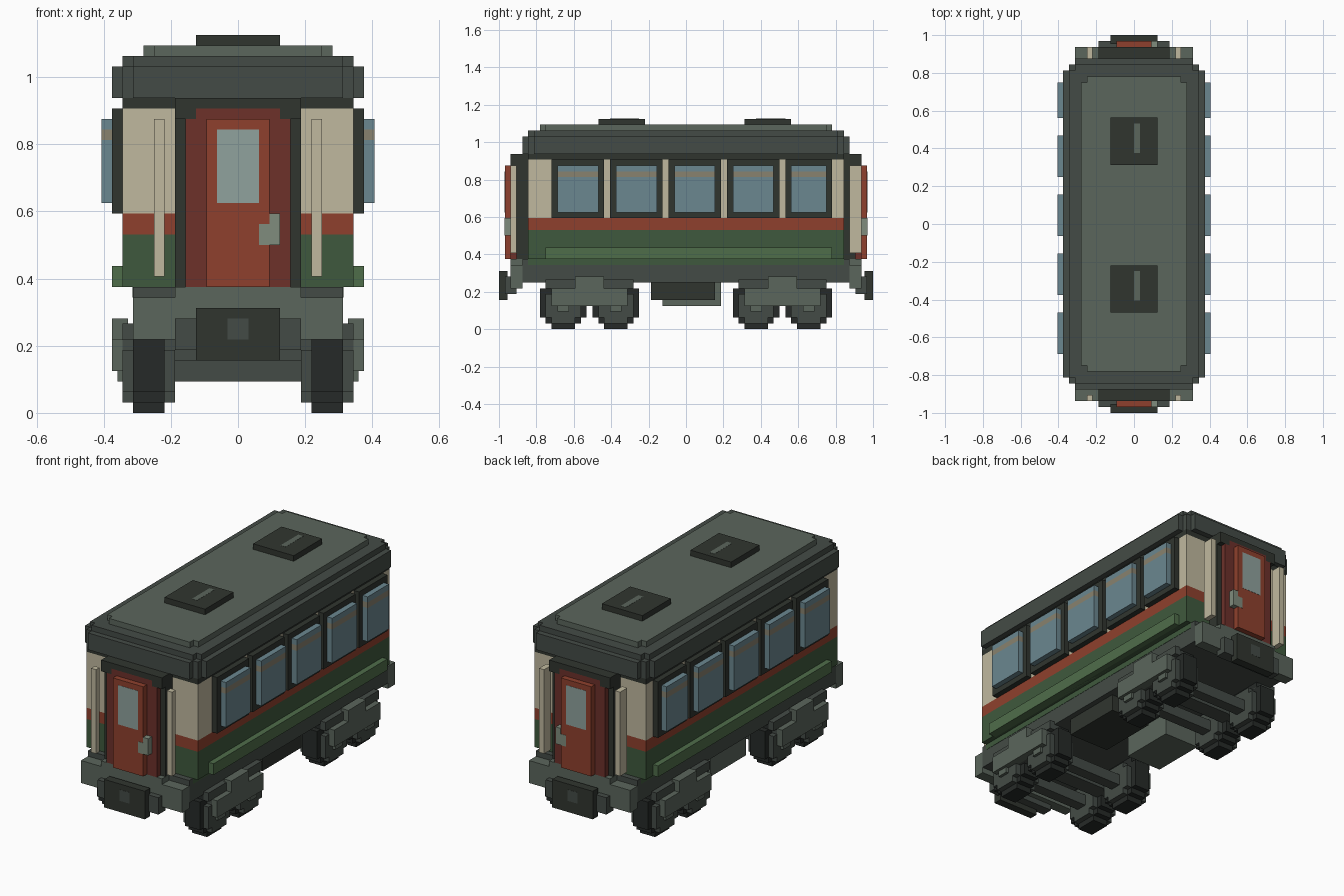
import bpy, bmesh

if "Cube" in bpy.data.objects:
    bpy.data.objects.remove(bpy.data.objects["Cube"])

U = 1 / 32  # one block of the stepped style


def lin(h):
    c = [int(h[i:i + 2], 16) / 255 for i in (0, 2, 4)]
    return tuple(v / 12.92 if v <= 0.04045 else ((v + 0.055) / 1.055) ** 2.4 for v in c) + (1,)


HEX = dict(grey="444b46", light="5b665c", black="30352f", tyre="262a28", green="3f593d",
           leaf="4f6d4a", red="8f402d", maroon="6d312a", cream="c0b99f", glass="6b8790",
           doorglass="90a29e", tan="88826f", metal="808c7d")
MATS = {}
for key, h in HEX.items():
    MATS[key] = bpy.data.materials.new(key)
    MATS[key].diffuse_color = lin(h)


def part(name, col, boxes, mx=False, my=False):
    """Blocks (x0,x1,y0,y1,z0,z1) in block units, optionally mirrored in x and y."""
    bm = bmesh.new()
    for sx in ((1, -1) if mx else (1,)):
        for sy in ((1, -1) if my else (1,)):
            for x0, x1, y0, y1, z0, z1 in boxes:
                vs = bmesh.ops.create_cube(bm, size=1)["verts"]
                for v in vs:
                    v.co = (sx * ((x0 + x1) / 2 + v.co.x * (x1 - x0)) * U,
                            sy * ((y0 + y1) / 2 + v.co.y * (y1 - y0)) * U,
                            ((z0 + z1) / 2 + v.co.z * (z1 - z0)) * U)
    me = bpy.data.meshes.new(name)
    bm.to_mesh(me)
    bm.free()
    me.materials.append(MATS[col])
    ob = bpy.data.objects.new(name, me)
    bpy.context.collection.objects.link(ob)
    return ob


def slab(hx, hy, z0, z1):
    return (-hx, hx, -hy, hy, z0, z1)


# Body in horizontal bands
part("chassis_sill", "grey", [slab(10, 28, 8, 12)])
part("lower_skirt", "green", [slab(10.05, 27, 11, 12)])
part("lower_body", "green", [slab(11, 27, 12, 17)])
part("body_stripe", "red", [slab(11, 27, 17, 19)])
part("upper_body", "cream", [slab(11, 27, 19, 29)])
part("eave_band", "black", [slab(11, 27, 29, 30)])
part("side_rail", "leaf", [(10.5, 12, -24, 25, 12, 14)], mx=True)

# Roof with stepped corners
part("roof_edge", "grey", [slab(12, 26, 30, 33), slab(11, 27, 30, 33), slab(10, 28, 30, 33),
                           slab(11, 26, 33, 34), slab(10, 27, 33, 34)])
part("roof_top", "light", [slab(9, 24, 34, 35), slab(8, 25, 34, 35)])
for i, y in enumerate((-15, 10)):
    part(f"roof_vent_{i}", "black", [(-4, 4, y, y + 8, 35, 36)])
    part(f"vent_slot_{i}", "light", [(0, 1, y + 2, y + 7, 35.5, 36.03)])

# Side windows
for i, y in enumerate((-23, -13, -3, 7, 17)):
    w = 8 if i == 4 else 9
    part(f"window_frame_{i}", "black", [(10.5, 12, y, y + w, 19, 29)], mx=True)
    part(f"window_pane_{i}", "glass", [(11.5, 13, y + 1, y + w - 1, 20, 26),
                                       (11.5, 13, y + 1, y + w - 1, 27, 28)], mx=True)
    part(f"window_blind_{i}", "tan", [(11.5, 13, y + 1, y + w - 1, 26, 27)], mx=True)

# End doors, repeated at both ends
part("door_portal", "black", [(-6, 6, 26.5, 29, 12, 30)], my=True)
part("door_hood", "black", [(-6, 6, 29, 30, 29, 30), (4, 6, 29, 30, 28, 29),
                            (-6, -4, 29, 30, 28, 29)], my=True)
part("door_surround", "maroon", [(-5, 5, 28.5, 30, 12, 28), (-4, 4, 28.5, 30, 28, 29)], my=True)
part("end_door", "red", [(-3, 3, 29.5, 31, 12, 28)], my=True)
part("door_window", "doorglass", [(-2, 2, 30.5, 31.04, 20, 27)], my=True)
part("door_handle", "metal", [(3, 4, 29.5, 31.04, 16, 19), (2, 3, 30.5, 31.04, 16, 18)], my=True)
part("front_grab_pole", "cream", [(7, 8, -30, -29, 13, 28)], mx=True)
part("back_grab_pole", "cream", [(7, 8, 28, 30, 13, 28)], mx=True)

# End beams and couplers
part("end_beam", "light", [(-10, 10, 28, 30, 7, 11), (-6, 6, 28, 30, 11, 12)], my=True)
part("coupler_mount", "grey", [(-6, 6, 29, 31, 6, 9)], my=True)
part("coupler_plate", "black", [(-4, 4, 30.5, 32, 5, 10)], my=True)
part("coupler_pin", "grey", [(-1, 1, 31.5, 32.03, 7, 9)], my=True)

# Underfloor equipment
part("battery_box", "black", [(1, 9, -6, 5, 5, 8)])
part("air_tank_box", "light", [(-9, -2, -4, 6, 4, 8)])

# Bogies: stepped wheels, hubs, axles, frames
for y in (12, 21):
    part(f"wheel_{y}", "tyre", [(7, 10, y - 2, y + 2, 0, 8), (7, 10, y - 3, y + 3, 1, 8),
                                (7, 10, y - 4, y + 4, 2, 7)], mx=True, my=True)
    part(f"wheel_hub_{y}", "grey", [(6, 11, y - 2, y + 2, 1, 7), (6, 11, y - 3, y + 3, 2, 6)],
         mx=True, my=True)
    part(f"axle_{y}", "grey", [(-6.5, 6.5, y - 1, y + 1, 3, 5)], my=True)
    part(f"axle_box_{y}", "light", [(10.5, 11.5, y - 1, y + 1, 3, 4.5)], mx=True, my=True)
part("bogie_frame", "light", [(10.5, 12, 10, 23, 4, 7), (10.5, 12, 14, 19, 7, 9)], mx=True, my=True)
part("bogie_top", "grey", [(7, 11, 9, 24, 6.95, 8.5)], mx=True, my=True)
part("bogie_bolster", "grey", [(-10.5, 10.5, 15, 18, 4, 8.5)], my=True)

for m in bpy.data.materials:
    if m.users and not m.is_grease_pencil:
        m.use_nodes = True
        m.node_tree.nodes["Principled BSDF"].inputs["Base Color"].default_value = m.diffuse_color
